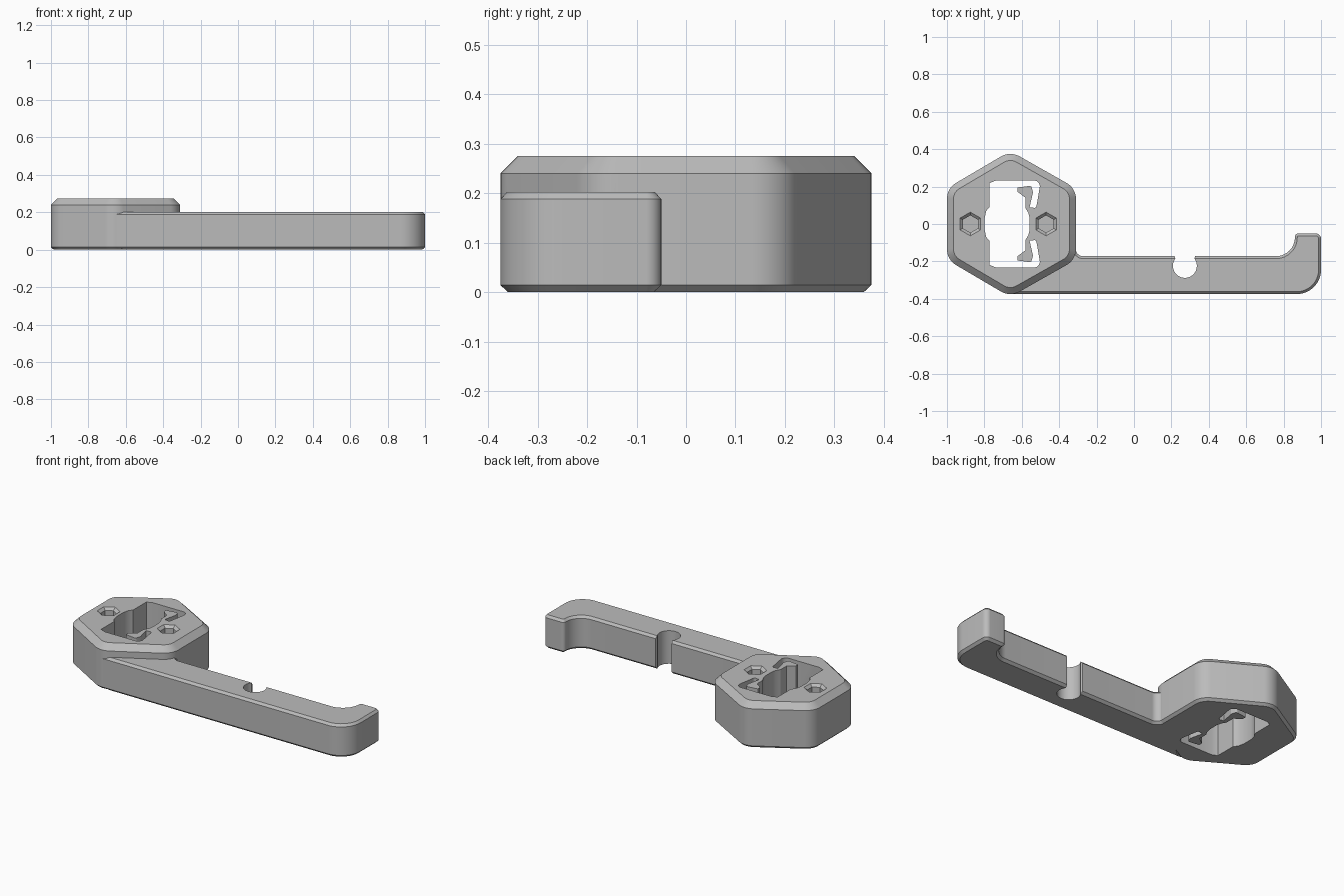
import bpy, bmesh, math
from mathutils import Vector

cube = bpy.data.objects.get("Cube")
if cube:
    bpy.data.objects.remove(cube, do_unlink=True)

grey = bpy.data.materials.new("plain_grey")
grey.use_nodes = True
GREY = (0.5, 0.5, 0.5, 1)
grey.diffuse_color = GREY
grey.node_tree.nodes["Principled BSDF"].inputs["Base Color"].default_value = GREY


def rounded(corners, steps=10):
    """Outline from (x, y, radius) corners."""
    out = []
    for i, (x, y, r) in enumerate(corners):
        p = Vector((x, y))
        if r == 0:
            out.append(p)
            continue
        u = (Vector(corners[i - 1][:2]) - p).normalized()
        v = (Vector(corners[(i + 1) % len(corners)][:2]) - p).normalized()
        half = u.angle(v) / 2
        c = p + (u + v).normalized() * r / math.sin(half)
        start = p + u * r / math.tan(half) - c
        end = p + v * r / math.tan(half) - c
        out += [c + start.lerp(end, k / steps).normalized() * r for k in range(steps + 1)]
    return out


def circle(x, y, r, n, turn=0.0):
    return [Vector((x + r * math.cos(turn + math.tau * k / n),
                    y + r * math.sin(turn + math.tau * k / n))) for k in range(n)]


def inset(outline, d):
    """Move a counter-clockwise outline inwards by d."""
    out = []
    for i, p in enumerate(outline):
        a = (p - outline[i - 1]).normalized()
        b = (outline[(i + 1) % len(outline)] - p).normalized()
        na, nb = Vector((-a.y, a.x)), Vector((-b.y, b.x))
        out.append(p + (na + nb) * d / (1 + na.dot(nb)))
    return out


def prism(name, outline, levels):
    """Stack the outline at (z, inset) levels and cap both ends."""
    bm = bmesh.new()
    rings = [[bm.verts.new((p.x, p.y, z)) for p in inset(outline, d)] for z, d in levels]
    n = len(outline)
    for low, high in zip(rings, rings[1:]):
        for i in range(n):
            j = (i + 1) % n
            bm.faces.new((low[i], low[j], high[j], high[i]))
    bm.faces.new(rings[0][::-1])
    bm.faces.new(rings[-1])
    bmesh.ops.recalc_face_normals(bm, faces=bm.faces[:])
    mesh = bpy.data.meshes.new(name)
    bm.to_mesh(mesh)
    bm.free()
    mesh.materials.append(grey)
    ob = bpy.data.objects.new(name, mesh)
    bpy.context.collection.objects.link(ob)
    return ob


def combine(target, tool, operation):
    mod = target.modifiers.new(operation.lower(), "BOOLEAN")
    mod.operation, mod.object, mod.solver = operation, tool, "EXACT"
    bpy.context.view_layer.objects.active = target
    bpy.ops.object.modifier_apply(modifier=mod.name)
    bpy.data.objects.remove(tool, do_unlink=True)


# Hexagonal head with rounded corners and chamfered rims
mid, left, right, tip, side, r = -0.662, -1.0, -0.31, 0.39, 0.191, 0.1
head_outline = rounded([(mid, -tip, r), (right, -side, r), (right, side, r),
                        (mid, tip, r), (left, side, r), (left, -side, r)])
body = prism("hex_head_with_arm", head_outline,
             [(0, 0.015), (0.014, 0), (0.24, 0), (0.275, 0.035)])

# Long arm with an upturned end and a fillet into the head
arm_outline = rounded([(-0.65, -0.375, 0), (1, -0.375, 0.13), (1, -0.05, 0.03),
                       (0.86, -0.05, 0.02), (0.86, -0.172, 0.1), (-0.312, -0.172, 0.04),
                       (-0.312, -0.1, 0), (-0.36, -0.1, 0), (-0.45, -0.2, 0)])
arm = prism("arm", arm_outline, [(0, 0.015), (0.014, 0), (0.188, 0), (0.202, 0.013)])
combine(body, arm, "UNION")

# Keyhole notch in the arm
through = [(-0.1, 0), (0.4, 0)]
combine(body, prism("notch_round", circle(0.272, -0.224, 0.064, 40), through), "DIFFERENCE")
neck = rounded([(0.225, -0.2, 0), (0.319, -0.2, 0), (0.333, -0.15, 0), (0.211, -0.15, 0)])
combine(body, prism("notch_neck", neck, through), "DIFFERENCE")

# Through opening with round bulges and two sprung clips, mirrored front to back
half = rounded([(-0.558, 0.03, 0), (-0.565, 0.06, 0), (-0.58, 0.085, 0), (-0.58, 0.14, 0),
                (-0.622, 0.172, 0), (-0.622, 0.195, 0), (-0.55, 0.205, 0.012),
                (-0.54, 0.17, 0), (-0.558, 0.09, 0), (-0.523, 0.085, 0.012),
                (-0.498, 0.232, 0.03), (-0.74, 0.232, 0), (-0.773, 0.218, 0),
                (-0.773, 0.09, 0), (-0.79, 0.07, 0), (-0.799, 0.03, 0)], 6)
opening = half + [Vector((p.x, -p.y)) for p in reversed(half)]
combine(body, prism("opening", opening, through), "DIFFERENCE")

# Countersunk hexagonal pockets
for x in (-0.875, -0.47):
    pocket = circle(x, 0, 0.046, 6, math.pi / 6)
    combine(body, prism("pocket", pocket, [(0.16, 0), (0.26, 0), (0.29, -0.03)]), "DIFFERENCE")

bpy.ops.object.select_all(action="DESELECT")
body.select_set(True)
bpy.context.view_layer.objects.active = body
bpy.ops.object.shade_smooth_by_angle(angle=math.radians(28))
